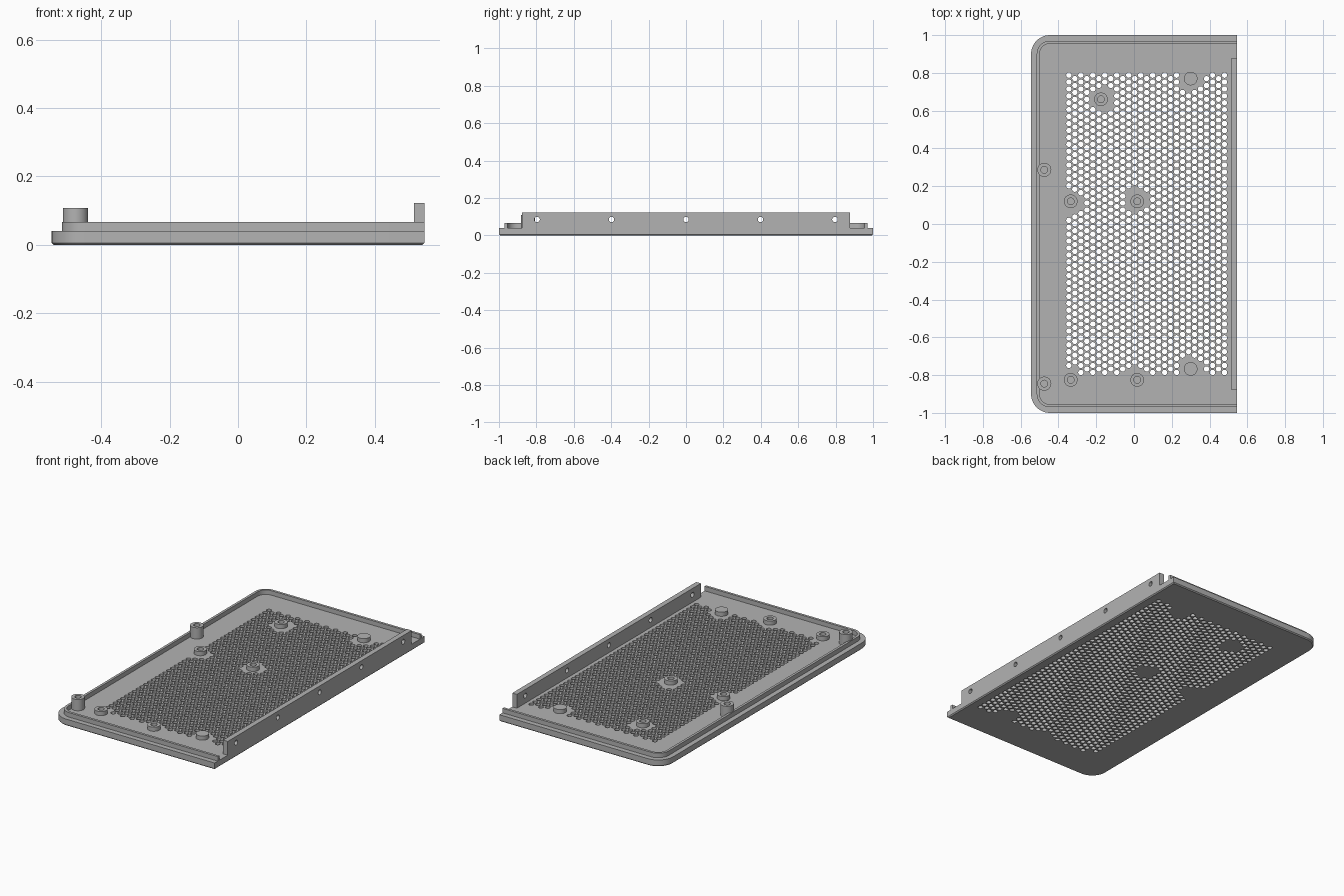
import bpy, bmesh, math
from mathutils import Matrix, Vector

HX, HY = 0.545, 1.0
FLOOR, RIM_TOP, FLANGE_TOP = 0.04, 0.067, 0.123

cube = bpy.data.objects.get("Cube")
if cube:
    bpy.data.objects.remove(cube, do_unlink=True)

grey = bpy.data.materials.new("matte grey")
grey.use_nodes = True
COLOUR = (0.45, 0.45, 0.45, 1)
grey.diffuse_color = COLOUR
grey.node_tree.nodes["Principled BSDF"].inputs["Base Color"].default_value = COLOUR


def make(name, bm):
    bmesh.ops.recalc_face_normals(bm, faces=bm.faces)
    mesh = bpy.data.meshes.new(name)
    bm.to_mesh(mesh)
    bm.free()
    mesh.materials.append(grey)
    obj = bpy.data.objects.new(name, mesh)
    bpy.context.collection.objects.link(obj)
    return obj


def select(obj):
    bpy.ops.object.select_all(action='DESELECT')
    obj.select_set(True)
    bpy.context.view_layer.objects.active = obj


def smooth(obj):
    select(obj)
    bpy.ops.object.shade_smooth_by_angle(angle=math.radians(35))


def outline(inset, steps=12):
    """Open on the right edge, rounded at both left corners."""
    r = 0.1 - inset
    cx, cy = -HX + 0.1, HY - 0.1
    pts = [(HX, HY - inset)]
    for sign, start in ((1, 90), (-1, 180)):
        for i in range(steps + 1):
            a = math.radians(start + 90 * i / steps)
            pts.append((cx + r * math.cos(a), sign * cy + r * math.sin(a)))
    return pts + [(HX, -HY + inset)]


def prism(pts, z0, z1):
    bm = bmesh.new()
    face = bm.faces.new([bm.verts.new((x, y, z0)) for x, y in pts])
    ext = bmesh.ops.extrude_face_region(bm, geom=[face])["geom"]
    verts = [g for g in ext if isinstance(g, bmesh.types.BMVert)]
    bmesh.ops.translate(bm, verts=verts, vec=(0, 0, z1 - z0))
    return bm


def cut(obj, bm):
    cutter = make(obj.name + "_cutter", bm)
    cutter.hide_render = True
    mod = obj.modifiers.new("holes", 'BOOLEAN')
    mod.operation, mod.solver, mod.object = 'DIFFERENCE', 'MANIFOLD', cutter
    select(obj)
    bpy.ops.object.modifier_apply(modifier=mod.name)
    bpy.data.objects.remove(cutter, do_unlink=True)


def drill(bm, matrix, radius, depth, sides):
    bmesh.ops.create_cone(bm, cap_ends=True, segments=sides, radius1=radius,
                          radius2=radius, depth=depth, matrix=matrix)


def post(name, x, y, top, radius, bore):
    """Turned post, with a blind screw hole if bore is set."""
    profile = [(radius, FLOOR - 0.002), (radius, top)]
    profile += [(bore, top), (bore, FLOOR + 0.002), (0, FLOOR + 0.002)] if bore else [(0, top)]
    bm = bmesh.new()
    verts = [bm.verts.new((r, 0, z)) for r, z in profile]
    edges = [bm.edges.new(pair) for pair in zip(verts, verts[1:])]
    bmesh.ops.spin(bm, geom=verts + edges, axis=(0, 0, 1), cent=(0, 0, 0),
                   angle=math.tau, steps=32)
    bmesh.ops.remove_doubles(bm, verts=bm.verts, dist=1e-5)
    bmesh.ops.translate(bm, verts=bm.verts, vec=(x, y, 0))
    smooth(make(name, bm))


standoffs = [(-0.175, 0.66), (-0.335, 0.12), (0.017, 0.12), (-0.335, -0.825), (0.017, -0.825)]
pads = [(0.3, 0.77), (0.3, -0.767)]
tall_posts = [(-0.475, 0.287), (-0.475, -0.845)]

# Base plate with a fine chamfer under its edge
bm = prism(outline(0), 0, FLOOR)
low = [e for e in bm.edges if all(v.co.z < 0.001 for v in e.verts)]
bmesh.ops.bevel(bm, geom=low, offset=0.006, segments=1, affect='EDGES')
base = make("base_plate", bm)

# Staggered ventilation holes, left out around the posts
PITCH = 0.0366
STEP_X = PITCH * math.sqrt(3) / 2
bm = bmesh.new()
for col in range(27):
    odd = col % 2
    for row in range(44 - odd):
        p = Vector((-0.345 + col * STEP_X, 0.788 - (row + odd / 2) * PITCH))
        if all((p - Vector(c)).length > 0.066 for c in standoffs + pads):
            drill(bm, Matrix.Translation((p.x, p.y, FLOOR / 2)), 0.0142, 0.1, 16)
cut(base, bm)
smooth(base)

# Raised lip set in from the edge
lip = prism(outline(0.03) + outline(0.045)[::-1], FLOOR - 0.002, RIM_TOP)
smooth(make("inner_lip", lip))

# Upright flange with screw holes
flange = make("side_flange", prism(
    [(0.514, -0.876), (HX, -0.876), (HX, 0.876), (0.514, 0.876)], FLOOR - 0.002, FLANGE_TOP))
bm = bmesh.new()
for i in range(-2, 3):
    place = Matrix.Translation((0.53, i * 0.398, 0.085)) @ Matrix.Rotation(math.pi / 2, 4, 'Y')
    drill(bm, place, 0.0145, 0.1, 24)
cut(flange, bm)
smooth(flange)

# Posts and pads on the floor
for i, (x, y) in enumerate(standoffs, 1):
    post(f"standoff_{i}", x, y, 0.065, 0.036, 0.018)
for i, (x, y) in enumerate(pads, 1):
    post(f"round_pad_{i}", x, y, 0.065, 0.036, 0)
for i, (x, y) in enumerate(tall_posts, 1):
    post(f"tall_post_{i}", x, y, 0.108, 0.037, 0.018)
